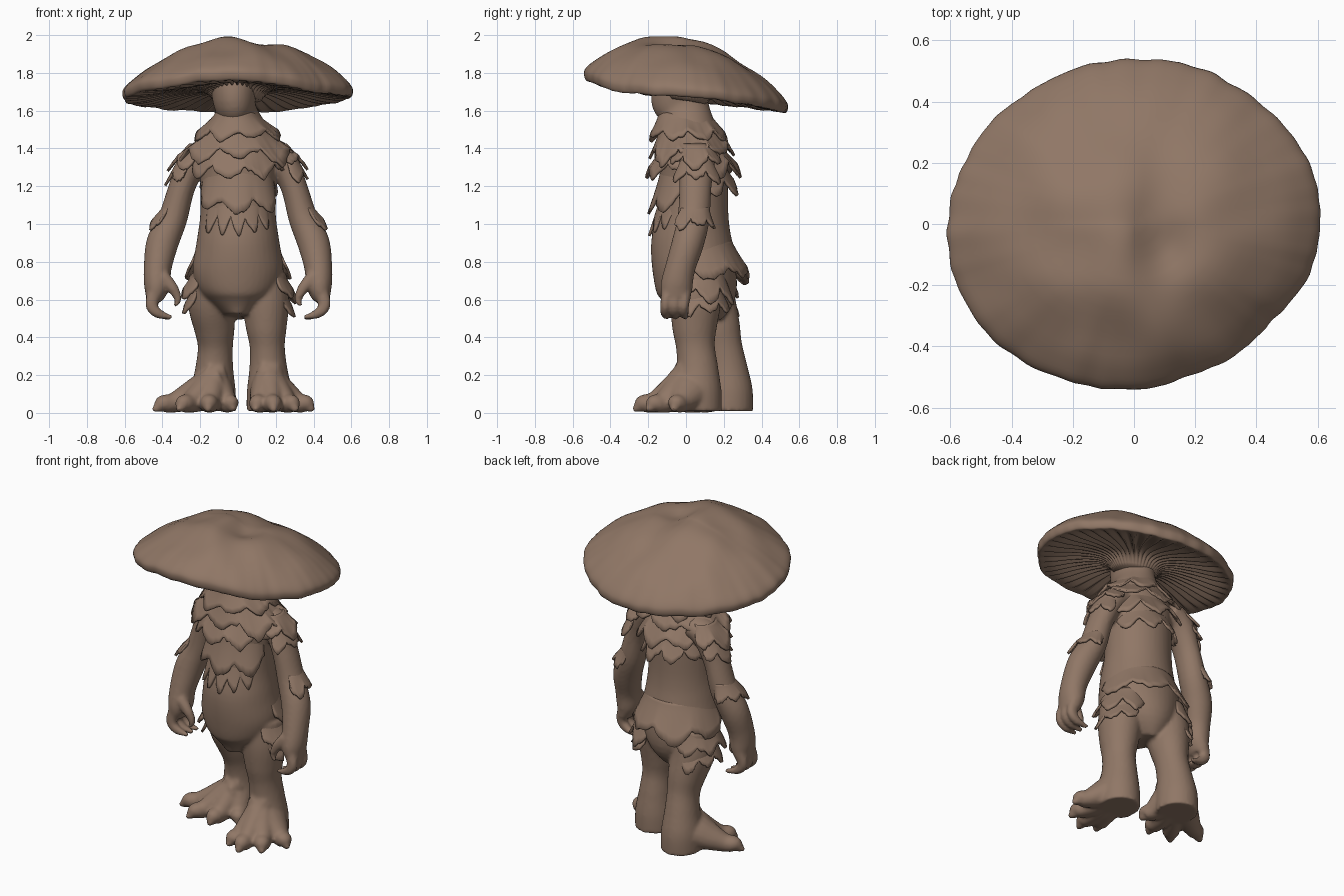
import bpy, bmesh, math, random
from mathutils import Vector, noise

if "Cube" in bpy.data.objects:
    bpy.data.objects.remove(bpy.data.objects["Cube"])

random.seed(11)
skin = bpy.data.materials.new("mushroom brown")
skin.diffuse_color = (0.28, 0.185, 0.133, 1)
skin.use_nodes = True
skin.node_tree.nodes["Principled BSDF"].inputs["Base Color"].default_value = skin.diffuse_color


def finish(name, bm):
    bmesh.ops.recalc_face_normals(bm, faces=bm.faces)
    me = bpy.data.meshes.new(name)
    bm.to_mesh(me)
    bm.free()
    me.materials.append(skin)
    for p in me.polygons:
        p.use_smooth = True
    ob = bpy.data.objects.new(name, me)
    bpy.context.collection.objects.link(ob)
    return ob


def spline(pts, steps=5):
    """Catmull-Rom through points of any dimension"""
    out = []
    for i in range(len(pts) - 1):
        p = [pts[max(0, min(len(pts) - 1, i + k))] for k in (-1, 0, 1, 2)]
        for s in range(steps):
            t = s / steps
            out.append([0.5 * (2 * b + (c - a) * t + (2 * a - 5 * b + 4 * c - d) * t * t
                               + (3 * b - a - 3 * c + d) * t ** 3) for a, b, c, d in zip(*p)])
    return out + [list(pts[-1])]


def loft(bm, pts, n=24):
    """Closed limb through (x, y, z, rx, ry) sections"""
    pts = spline(pts)
    rings = []
    for i, p in enumerate(pts):
        a, b = pts[max(0, i - 1)], pts[min(len(pts) - 1, i + 1)]
        q = Vector((0, 0, -1)).rotation_difference(Vector(b[:3]) - Vector(a[:3]))
        ring = []
        for k in range(n):
            w = 2 * math.pi * k / n
            v = Vector(p[:3]) + q @ Vector((p[3] * math.cos(w), p[4] * math.sin(w), 0))
            v.z = max(v.z, 0.002)
            ring.append(bm.verts.new(v))
        rings.append(ring)
    for r, s in zip(rings, rings[1:]):
        for k in range(n):
            bm.faces.new((r[k], r[(k + 1) % n], s[(k + 1) % n], s[k]))
    bm.faces.new(rings[0])
    bm.faces.new(rings[-1])


def back(s, z):
    """The left arm hangs further back than the right one"""
    return 0 if s > 0 else .1 - .05 * (z - .5)


# Body: torso, arms, hands, legs and feet fused by a voxel remesh
bm = bmesh.new()
loft(bm, [(-.02, -.02, 1.76, .13, .15), (-.02, -.03, 1.66, .115, .155), (-.01, -.01, 1.6, .11, .135),
          (0, .01, 1.5, .16, .15), (0, .03, 1.4, .21, .17), (0, .04, 1.25, .2, .18),
          (0, .035, 1.05, .2, .19), (0, .03, .9, .22, .215), (0, .045, .75, .24, .22),
          (0, .06, .62, .19, .205), (0, .05, .51, .07, .14)], 40)
for s in (-1, 1):
    def side(pts):
        return [(s * p[0], p[1] + back(s, p[2])) + tuple(p[2:]) for p in pts]
    loft(bm, side([(.14, .06, 1.38, .07, .09), (.23, .06, 1.34, .08, .095), (.295, .05, 1.2, .07, .085),
                   (.345, .04, 1.03, .077, .085), (.40, .01, .9, .085, .085), (.425, -.03, .77, .074, .08),
                   (.43, -.05, .67, .068, .085), (.445, -.05, .6, .044, .075)]))
    for y in (-.1, -.05, 0):        # fingers
        loft(bm, side([(.44, y, .65, .035, .03), (.457, y - .01, .57, .034, .027),
                       (.42, y - .01, .525, .026, .024), (.35, y, .505, .012, .012)]), 12)
    loft(bm, side([(.40, -.09, .72, .04, .035), (.345, -.1, .66, .03, .028),
                   (.318, -.1, .6, .02, .02), (.335, -.11, .565, .01, .01)]), 12)   # thumb

legs = [([(.13, .06, .72), (.145, .05, .58), (.15, .045, .45), (.155, .05, .35), (.16, .06, .24),
          (.165, .06, .12), (.165, .06, .01)], [(.09, -.24), (.19, -.28), (.31, -.21), (.4, -.07)]),
        ([(-.13, .1, .72), (-.14, .13, .58), (-.125, .17, .45), (-.12, .195, .35), (-.125, .215, .24),
          (-.13, .225, .12), (-.13, .225, .01)], [(-.02, .03), (-.16, -.07), (-.32, -.06), (-.45, .06)])]
thick = [.13, .125, .108, .093, .1, .118, .12]
for path, toes in legs:
    loft(bm, [p + (r, r + .01) for p, r in zip(path, thick)])
    ax, ay = path[-1][0], path[-1][1] - .02
    for tx, ty in toes:
        loft(bm, [(ax + (tx - ax) * f, ay + (ty - ay) * f, z, r, h) for f, z, r, h in
                  ((0, .15, .085, .15), (.22, .115, .085, .115), (.45, .08, .07, .085), (.68, .052, .052, .056),
                   (.84, .047, .046, .048), (.93, .027, .026, .027), (1, .013, .012, .012))], 16)
body = finish("body", bm)
m = body.modifiers.new("fuse", 'REMESH')
m.mode, m.voxel_size, m.use_smooth_shade = 'VOXEL', 0.011, True
m = body.modifiers.new("soften", 'SMOOTH')
m.factor, m.iterations = 0.5, 4

# Cap: lumpy tilted dome with radial gills underneath
RX, RY, N = .612, .54, 180
profile = [(.02, .272, 0), (.2, .268, 0), (.4, .248, 0), (.6, .2, 0), (.8, .13, 0), (.92, .075, 0), (.98, .04, 0),
           (1, .012, 0), (.985, -.02, 0), (.94, -.022, .3), (.8, -.008, 1), (.6, .015, 1), (.4, .03, 1),
           (.28, .015, .6), (.2, -.04, 0)]
bm = bmesh.new()
rings = []
for i, (r, h, gill) in enumerate(spline(profile, 3)):
    ring = []
    for k in range(N):
        a = 2 * math.pi * k / N
        c, s = math.cos(a), math.sin(a)
        wob = .02 * noise.noise(Vector((c * 2.5, s * 2.5, 3))) + .012 * noise.noise(Vector((c * 9, s * 9, 1)))
        wob -= .045 * max(0, math.cos(a + .75)) ** 6 + .025 * max(0, math.cos(a - 2.35)) ** 6
        wob = 1 + (wob + .02 * max(0, math.cos(a - 3.93)) ** 6) * r ** 3
        x, y = RX * r * wob * c, RY * r * wob * s
        z = 1.69 + h + .03 * x - .155 * y
        if i < 21:      # lumps on the upper side, with an off-centre peak
            z += .05 * noise.noise(Vector((x * 5, y * 5, 7))) * (1.1 - r)
            z += .028 * math.exp(-((x + .1) ** 2 + (y + .1) ** 2) / .02)
            z -= .03 * math.exp(-((x - .12) ** 2 + (y + .08) ** 2) / .008)
        # rim droops at front right, lifts at the front and back left
        z += r * r * (.02 * max(0, -s) ** 8 - .035 * max(0, math.cos(a + .7)) ** 4
                      + .015 * max(0, math.cos(a - 2.35)) ** 4)
        z += .01 * gill * (1 if k % 4 < 2 else -1)
        z += .012 * noise.noise(Vector((c * 4, s * 4, 9))) * r ** 4
        ring.append(bm.verts.new((x, y, z)))
    rings.append(ring)
for r, s in zip(rings, rings[1:]):
    for k in range(N):
        bm.faces.new((r[k], r[(k + 1) % N], s[(k + 1) % N], s[k]))
bm.faces.new(rings[0])
bm.faces.new(rings[-1])
finish("mushroom_cap", bm)


def scales(name, c0, r0, c1, r1, a0=0, a1=360, teeth=12, depth=.06, dip=0.0):
    """Overhanging sheet with a ragged row of broad leaf tips along its lower edge"""
    bm = bmesh.new()
    cols, rows, per = [], 6, 12
    full = a1 - a0 >= 360
    rnd = [random.uniform(.5, 1.3) for _ in range(teeth)]
    ph = random.uniform(0, 50)
    for k in range(teeth * per + (0 if full else 1)):
        a = math.radians(a0 + (a1 - a0) * k / (teeth * per))
        u = k % per / per
        tip = (1 - abs(2 * u - 1) ** 1.4) * rnd[min(k // per, teeth - 1)]
        tip += .3 * noise.noise(Vector((math.cos(a) * 8, math.sin(a) * 8, ph)))
        col = []
        for j in range(rows + 1):
            t = j / rows
            w = t ** 1.3
            out = .03 * tip * t * t
            low = max(0, -math.sin(a)) ** 2 * dip * t
            x = c0[0] + (c1[0] - c0[0]) * t + (r0[0] + (r1[0] - r0[0]) * w + out) * math.cos(a)
            y = c0[1] + (c1[1] - c0[1]) * t + (r0[1] + (r1[1] - r0[1]) * w + out) * math.sin(a)
            z = c0[2] + (c1[2] + depth * .5 - c0[2]) * t - depth * tip * t * t - low
            col.append(bm.verts.new((x, y, z)))
        cols.append(col)
    for k in range(len(cols) if full else len(cols) - 1):
        p, q = cols[k], cols[(k + 1) % len(cols)]
        for j in range(rows):
            bm.faces.new((p[j], q[j], q[j + 1], p[j + 1]))
    ob = finish(name, bm)
    m = ob.modifiers.new("thickness", 'SOLIDIFY')
    m.thickness, m.offset = .014, -1


# Leafy collar tiers around neck and chest, then the back skirt
scales("neck_collar", (-.01, -.01, 1.59), (.11, .135), (0, .01, 1.47), (.215, .19), 0, 360, 8, .06)
scales("shoulder_collar", (0, .01, 1.51), (.15, .15), (0, .03, 1.38), (.285, .21), -20, 340, 8, .08, .02)
scales("chest_collar", (0, .03, 1.41), (.2, .165), (0, .035, 1.29), (.24, .235), 10, 370, 8, .09, .03)
scales("chest_scales", (0, .04, 1.29), (.19, .175), (0, .035, 1.14), (.205, .215), 195, 345, 3, .07, .06)
scales("belly_scales", (0, .035, 1.13), (.188, .178), (0, .03, 1.01), (.19, .2), 210, 330, 5, .09, .02)
scales("upper_back_scales", (0, .04, 1.3), (.19, .175), (0, .04, 1.2), (.2, .215), 10, 170, 4, .07)
scales("back_skirt", (0, .04, .92), (.205, .2), (0, .06, .73), (.265, .265), -10, 190, 4, .09)

# Arm and hip scales on both sides
for s, tag in ((-1, "left"), (1, "right")):
    def patch(part, c0, r0, c1, r1, lo, hi, depth, dy):
        arc = (lo, hi) if s > 0 else (180 - hi, 180 - lo)
        c0, c1 = [(s * c[0], c[1] + dy, c[2]) for c in (c0, c1)]
        scales(f"{tag}_{part}_scales", c0, r0, c1, r1, *arc, 3, depth)
    patch("shoulder", (.2, .05, 1.425), (.06, .08), (.24, .05, 1.33), (.1, .125), -100, 100, .06, back(s, 1.4))
    patch("upper_arm", (.255, .055, 1.34), (.065, .085), (.275, .055, 1.25), (.08, .11), -90, 90, .06, back(s, 1.3))
    patch("elbow", (.335, .045, 1.09), (.065, .08), (.37, .03, 1.0), (.085, .1), -60, 110, .05, back(s, 1.05))
    hy = .06 if s > 0 else .1
    patch("hip", (.13, 0, .75), (.11, .14), (.135, 0, .63), (.155, .165), -55, 100, .07, hy)
    patch("thigh", (.14, 0, .65), (.11, .13), (.145, .01, .55), (.135, .15), -45, 90, .07, hy)
